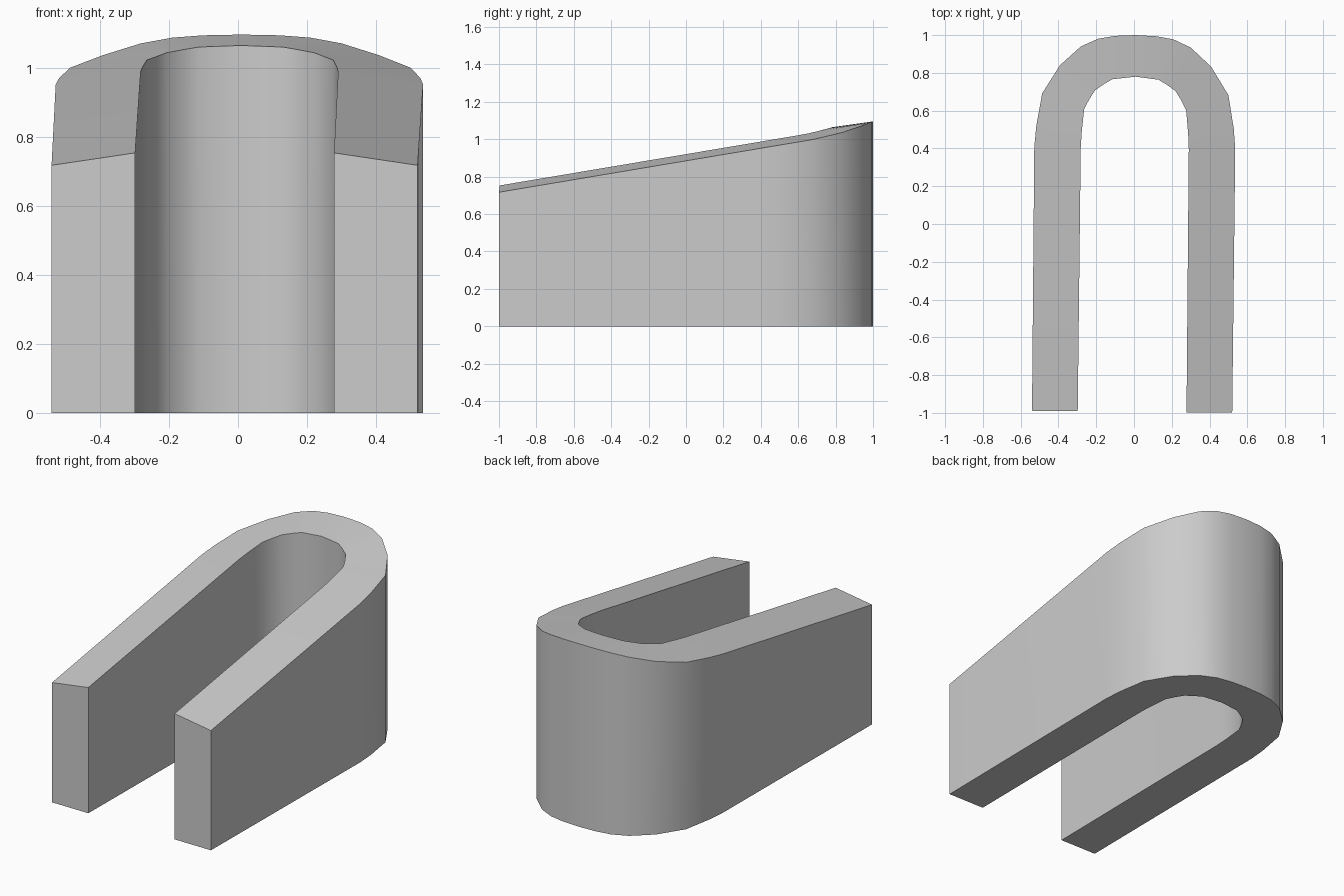
import bpy, bmesh, math
from mathutils import Matrix

if "Cube" in bpy.data.objects:
    bpy.data.objects.remove(bpy.data.objects["Cube"])

# Half plan of the wall: outer and inner points from the open end to the bend
OUTER = [(.53, -.994), (.532, .4), (.523, .51), (.493, .687), (.4, .837),
         (.291, .937), (.2, .979), (.11, .995), (0, 1)]
INNER = [(.288, -.994), (.286, .4), (.282, .48), (.27, .606), (.242, .66),
         (.213, .706), (.165, .74), (.122, .765), (0, .78)]


def mirrored(half):
    return [(-x, y) for x, y in half] + half[-2::-1]


def top_height(y, front_height, bend_start):
    return front_height + .168 * (y + 1) + .4 * max(0, y - bend_start) ** 2


# Sweep a four-cornered section round the plan
bm = bmesh.new()
rings = []
for (ox, oy), (ix, iy) in zip(mirrored(OUTER), mirrored(INNER)):
    corners = [(ox, oy, 0), (ox, oy, top_height(oy, .716, .67)),
               (ix, iy, top_height(iy, .752, .6)), (ix, iy, 0)]
    rings.append([bm.verts.new(c) for c in corners])
for a, b in zip(rings, rings[1:]):
    for i in range(4):
        j = (i + 1) % 4
        bm.faces.new((a[i], a[j], b[j], b[i]))
bm.faces.new(rings[0])
bm.faces.new(rings[-1])
bmesh.ops.recalc_face_normals(bm, faces=bm.faces)

# The whole piece is turned very slightly
bmesh.ops.rotate(bm, verts=bm.verts, matrix=Matrix.Rotation(-.01, 3, 'Z'))

mesh = bpy.data.meshes.new("u_shaped_wall")
bm.to_mesh(mesh)
bm.free()
wall = bpy.data.objects.new("u_shaped_wall", mesh)
bpy.context.collection.objects.link(wall)

# Plain grey
grey = bpy.data.materials.new("light_grey")
grey.use_nodes = True
colour = (.6, .6, .6, 1)
grey.diffuse_color = colour
grey.node_tree.nodes["Principled BSDF"].inputs["Base Color"].default_value = colour
mesh.materials.append(grey)

# Soft bend, crisp rims
bpy.ops.object.select_all(action='DESELECT')
wall.select_set(True)
bpy.context.view_layer.objects.active = wall
bpy.ops.object.shade_smooth_by_angle(angle=math.radians(27))
